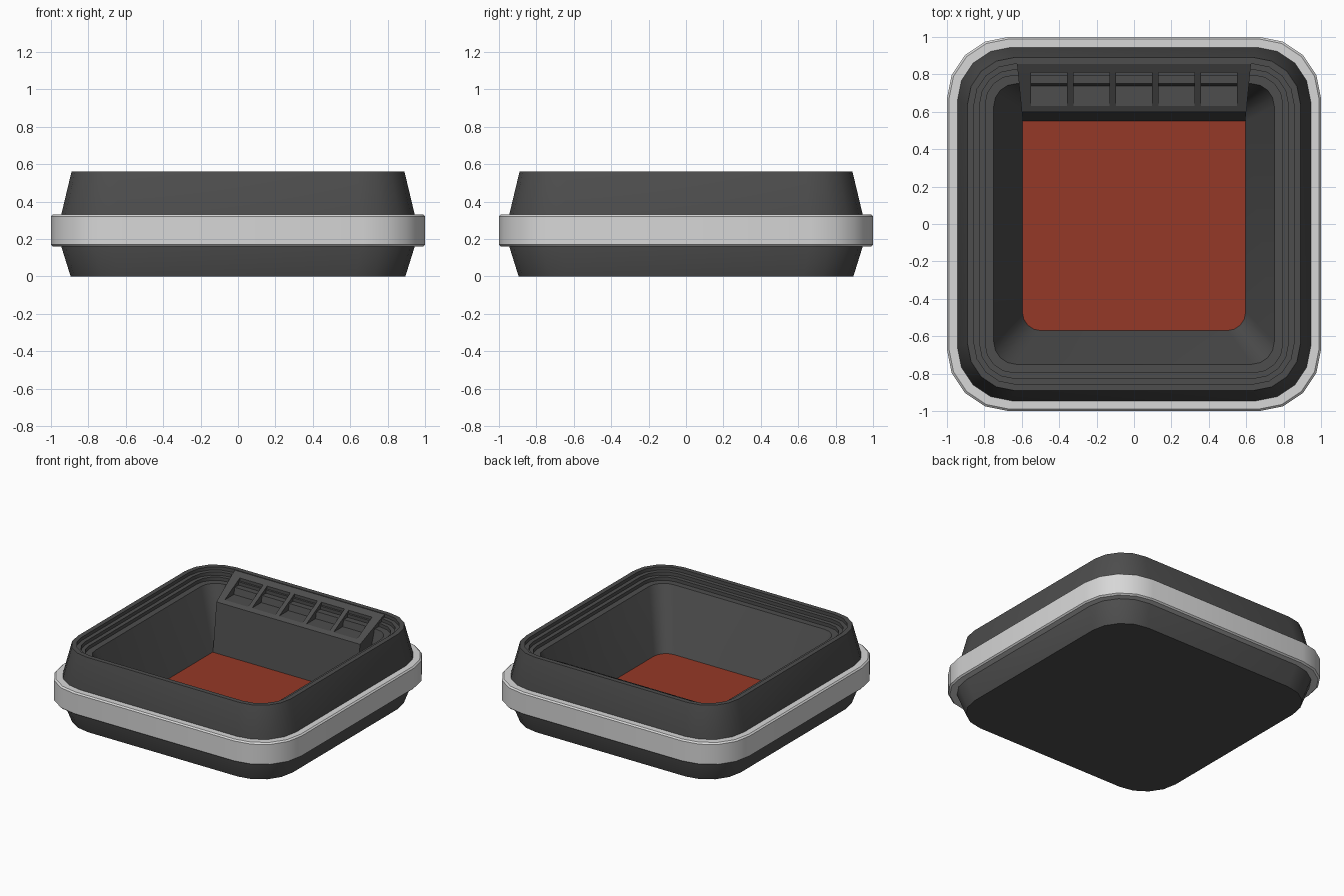
import bpy, bmesh, math

if "Cube" in bpy.data.objects:
    bpy.data.objects.remove(bpy.data.objects["Cube"])


def material(name, rgb):
    m = bpy.data.materials.new(name)
    m.diffuse_color = (*rgb, 1)
    m.use_nodes = True
    m.node_tree.nodes["Principled BSDF"].inputs["Base Color"].default_value = m.diffuse_color
    return m


DARK = material("charcoal", (0.075, 0.075, 0.075))
LIGHT = material("light grey", (0.68, 0.68, 0.68))
RED = material("brick red", (0.30, 0.040, 0.020))


def finish(name, bm, mats, smooth=True):
    bmesh.ops.recalc_face_normals(bm, faces=bm.faces)
    me = bpy.data.meshes.new(name)
    bm.to_mesh(me)
    bm.free()
    ob = bpy.data.objects.new(name, me)
    bpy.context.collection.objects.link(ob)
    for m in mats:
        me.materials.append(m)
    if smooth:
        bpy.ops.object.select_all(action='DESELECT')
        ob.select_set(True)
        bpy.context.view_layer.objects.active = ob
        bpy.ops.object.shade_smooth_by_angle(angle=math.radians(30))
    return ob


def ring(bm, half, radius, z, cy=0.0, hy=None, seg=4):
    """Rounded-square loop of vertices."""
    hy = half if hy is None else hy
    out = []
    for q, (sx, sy) in enumerate([(1, 1), (-1, 1), (-1, -1), (1, -1)]):
        for i in range(seg + 1):
            a = math.pi / 2 * (q + i / seg)
            out.append(bm.verts.new((sx * (half - radius) + radius * math.cos(a),
                                     cy + sy * (hy - radius) + radius * math.sin(a), z)))
    return out


def bridge(bm, a, b):
    n = len(a)
    for i in range(n):
        bm.faces.new((a[i], a[(i + 1) % n], b[(i + 1) % n], b[i]))


# Tray: outer shell, stepped rim, sloping inner walls and red floor
bm = bmesh.new()
levels = [(0.895, 0.27, 0), (0.945, 0.29, 0.16), (0.945, 0.29, 0.33),
          (0.89, 0.25, 0.56), (0.855, 0.215, 0.56)]
for i, h in enumerate((0.855, 0.825, 0.795)):          # three small steps
    levels += [(h, h - 0.64, 0.535 - 0.025 * i),
               ((0.825, 0.795, 0.75)[i], (0.185, 0.155, 0.12)[i], 0.535 - 0.025 * i)]
rings = [ring(bm, *l) for l in levels]
rings.append(ring(bm, 0.597, 0.10, 0.06, 0.04, 0.61))
for a, b in zip(rings, rings[1:]):
    bridge(bm, a, b)
bm.faces.new(rings[0])
bm.faces.new(rings[-1]).material_index = 1
finish("tray", bm, [DARK, RED])

# Light band around the outside, with softened edges
bm = bmesh.new()
band = [ring(bm, *l) for l in [(0.94, 0.28, 0.16), (0.99, 0.325, 0.16), (1.0, 0.33, 0.17),
                               (1.0, 0.33, 0.32), (0.99, 0.325, 0.33), (0.94, 0.28, 0.33)]]
for a, b in zip(band, band[1:] + band[:1]):
    bridge(bm, a, b)
finish("outer_band", bm, [LIGHT])


def side(y):
    """Half width of the shelf, widening towards the back."""
    return 0.6 + (y - 0.6) * 0.1


def prism(bm, profile, x0, x1):
    """Extrude a (y, z) profile between two x functions."""
    a = [bm.verts.new((x0(y), y, z)) for y, z in profile]
    b = [bm.verts.new((x1(y), y, z)) for y, z in profile]
    bm.faces.new(a)
    bm.faces.new(b)
    bridge(bm, a, b)


# Shelf block at the back, with five open pockets between ribs
bm = bmesh.new()
prism(bm, [(0.55, 0.055), (0.60, 0.42), (0.63, 0.436), (0.81, 0.436), (0.81, 0.533),
           (0.86, 0.558), (0.86, 0.055)], lambda y: -side(y), side)
rib = [(0.63, 0.436), (0.81, 0.436), (0.81, 0.533)]
for i in range(4):
    c = (i - 1.5) * 0.227
    prism(bm, rib, lambda y: c - 0.017, lambda y: c + 0.017)
prism(bm, rib, lambda y: -side(y), lambda y: -0.552)
prism(bm, rib, lambda y: 0.552, side)
finish("pocket_shelf", bm, [DARK], smooth=False)
